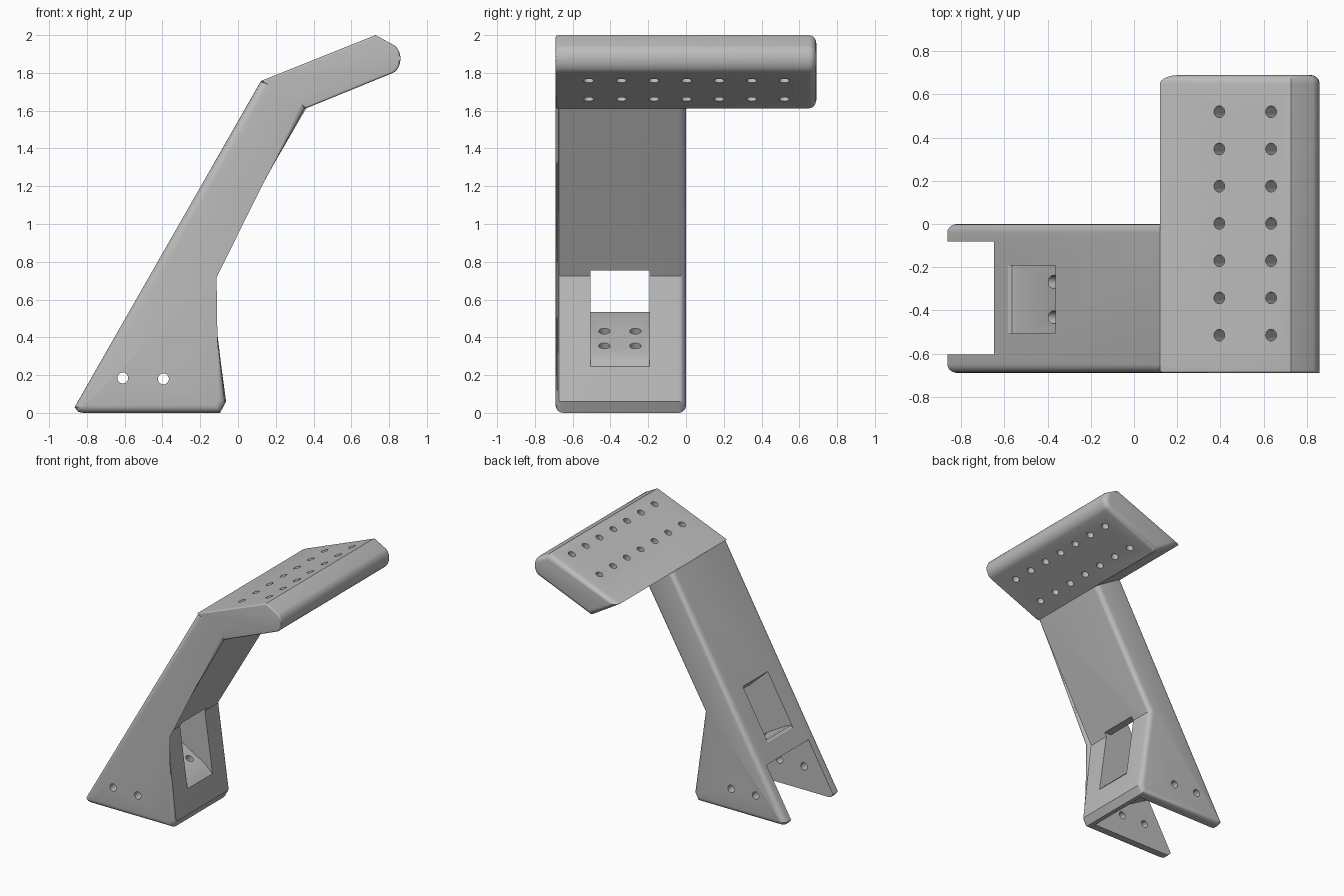
import bpy, bmesh, math
from mathutils import Vector, Matrix

if "Cube" in bpy.data.objects:
    bpy.data.objects.remove(bpy.data.objects["Cube"])

grey = bpy.data.materials.new("plain_grey")
grey.diffuse_color = (0.5, 0.5, 0.5, 1)
grey.use_nodes = True
grey.node_tree.nodes["Principled BSDF"].inputs["Base Color"].default_value = grey.diffuse_color


def finish(bm, name):
    bmesh.ops.recalc_face_normals(bm, faces=bm.faces[:])
    me = bpy.data.meshes.new(name)
    bm.to_mesh(me)
    bm.free()
    ob = bpy.data.objects.new(name, me)
    bpy.context.collection.objects.link(ob)
    me.materials.append(grey)
    return ob


def prism(name, pts, y0, y1, low=0, high=0):
    """Extrude an x-z profile along y, rounding the rims at both ends."""
    bm = bmesh.new()
    a = [bm.verts.new((x, y0, z)) for x, z in pts]
    b = [bm.verts.new((x, y1, z)) for x, z in pts]
    bm.faces.new(a)
    bm.faces.new(b[::-1])
    n = len(pts)
    for i in range(n):
        j = (i + 1) % n
        bm.faces.new((a[i], b[i], b[j], a[j]))
    for y, r in ((y0, low), (y1, high)):
        if r:
            es = [e for e in bm.edges if all(abs(v.co.y - y) < 1e-5 for v in e.verts)]
            bmesh.ops.bevel(bm, geom=es, offset=r, segments=5, profile=0.5, affect='EDGES')
    return finish(bm, name)


def pins(name, places, axis, r, depth):
    """Several parallel cylinders used to drill holes."""
    bm = bmesh.new()
    rot = Vector(axis).to_track_quat('Z', 'Y').to_matrix().to_4x4()
    for p in places:
        bmesh.ops.create_cone(bm, cap_ends=True, segments=24, radius1=r, radius2=r,
                              depth=depth, matrix=Matrix.Translation(p) @ rot)
    return finish(bm, name)


def combine(ob, other, op):
    m = ob.modifiers.new(op.lower(), 'BOOLEAN')
    m.operation, m.solver, m.object = op, 'EXACT', other
    dg = bpy.context.evaluated_depsgraph_get()
    me = bpy.data.meshes.new_from_object(ob.evaluated_get(dg))
    ob.modifiers.clear()
    ob.data = me
    bpy.data.objects.remove(other)


# leg with triangular foot
leg = prism("bracket", [(-0.865, 0.03), (-0.845, 0.005), (-0.82, 0), (-0.095, 0), (-0.063, 0.06),
                        (-0.155, 0.725), (0.365, 1.62), (0.4, 1.72), (0.3, 1.80), (0.122, 1.758)],
            -0.69, 0, 0.04, 0.04)
# tilted head plate with rounded nose
nose = [(0.80 + 0.06 * math.cos(t), 1.875 + 0.08 * math.sin(t))
        for t in [math.radians(d) for d in range(-70, 61, 13)]]
head = prism("head", [(0.12, 1.757), (0.36, 1.612)] + nose + [(0.728, 2.0)],
             -0.69, 0.69, 0.012, 0.04)
combine(leg, head, 'UNION')

# rear slot between the two side plates
combine(leg, prism("slot", [(-1.2, -0.2), (-0.13, -0.2), (-0.13, 0.11), (-0.655, 0.41),
                            (-1.0, 0.607)], -0.605, -0.08), 'DIFFERENCE')
# sloping window through the foot
combine(leg, prism("window", [(-0.75, 0.48), (-0.59, 0.52), (-0.565, 0.535), (-0.54, 0.53),
                              (-0.15, 0.305), (-0.115, 0.27), (0.0, 0.16), (0.1, 0.75),
                              (-0.2, 0.755), (-0.365, 0.91), (-0.5, 1.1)],
                   -0.505, -0.193), 'DIFFERENCE')

# drilled holes: head grid, window ledge, side plates
combine(leg, pins("head_holes", [(x, -0.515 + 0.1725 * i, z) for i in range(7)
                                 for x, z in ((0.435, 1.77), (0.675, 1.865))],
                  (-0.38, 0, 0.925), 0.027, 0.4), 'DIFFERENCE')
combine(leg, pins("ledge_holes", [(x, y, z) for y in (-0.432, -0.268)
                                  for x, z in ((-0.37, 0.435), (-0.235, 0.358))],
                  (0.497, 0, 0.868), 0.03, 0.4), 'DIFFERENCE')
combine(leg, pins("side_holes", [(-0.61, -0.345, 0.185), (-0.395, -0.345, 0.18)],
                  (0, 1, 0), 0.029, 1.0), 'DIFFERENCE')

bpy.context.view_layer.objects.active = leg
leg.select_set(True)
bpy.ops.object.shade_smooth_by_angle(angle=math.radians(28))
